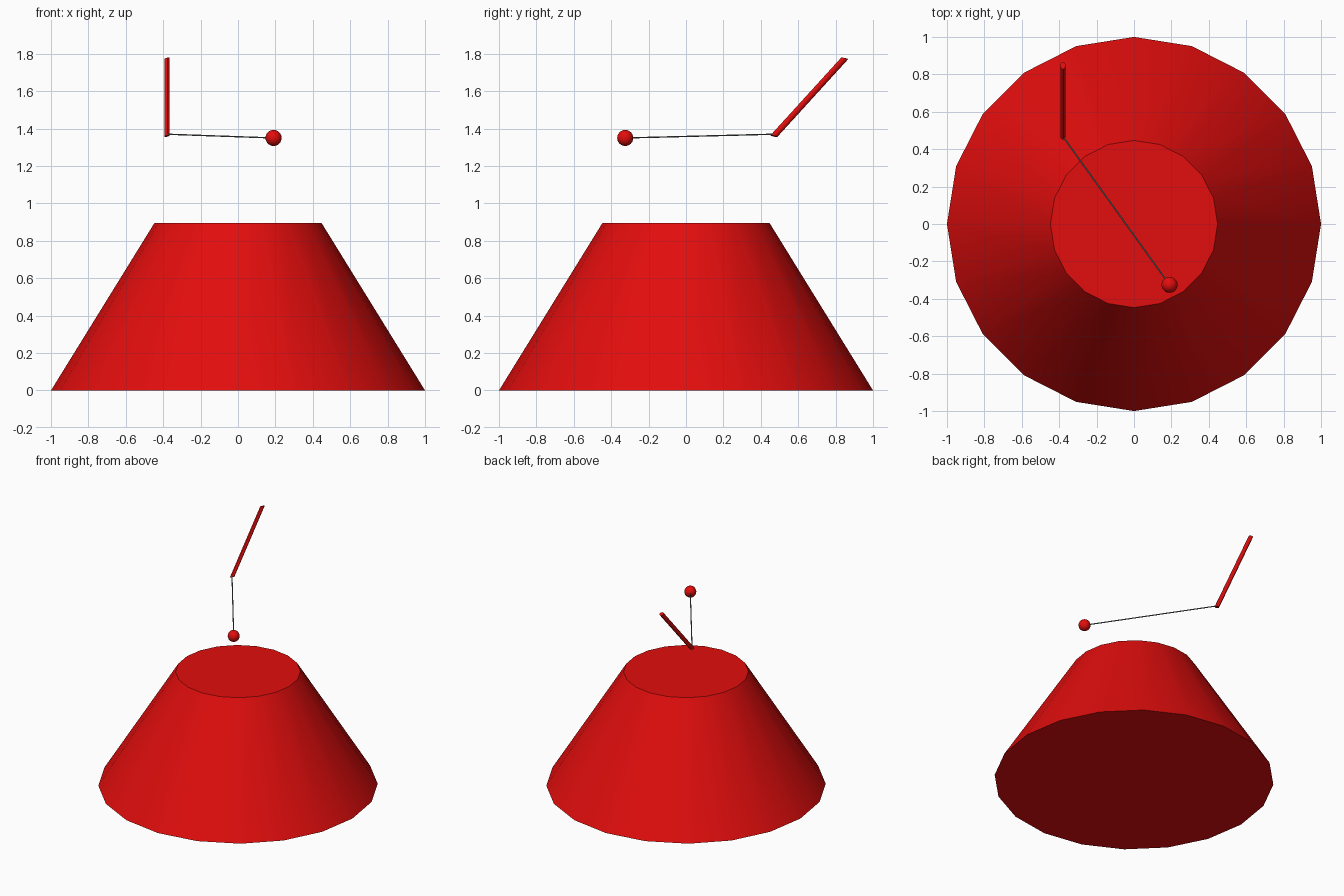
import bpy, bmesh, math
from mathutils import Vector

if "Cube" in bpy.data.objects:
    bpy.data.objects.remove(bpy.data.objects["Cube"])


def material(name, rgb):
    m = bpy.data.materials.new(name)
    m.diffuse_color = (*rgb, 1)
    m.use_nodes = True
    m.node_tree.nodes["Principled BSDF"].inputs["Base Color"].default_value = m.diffuse_color
    return m


red = material("red", (0.76, 0.004, 0.004))
grey = material("cord grey", (0.2, 0.23, 0.23))


def finish(obj, name, mat):
    obj.name = name
    obj.data.materials.append(mat)
    bpy.ops.object.select_all(action='DESELECT')
    obj.select_set(True)
    bpy.context.view_layer.objects.active = obj
    bpy.ops.object.shade_smooth_by_angle(angle=math.radians(40))


def loft(name, mat, sides, rings):
    """Capped tube through rings given as (centre, u axis, v axis)."""
    bm = bmesh.new()
    loops = []
    for c, u, v in rings:
        c, u, v = Vector(c), Vector(u), Vector(v)
        angles = [2 * math.pi * i / sides for i in range(sides)]
        loops.append([bm.verts.new(c + u * math.cos(a) + v * math.sin(a)) for a in angles])
    for lo, hi in zip(loops, loops[1:]):
        for i in range(sides):
            j = (i + 1) % sides
            bm.faces.new((lo[i], lo[j], hi[j], hi[i]))
    bm.faces.new(loops[0][::-1])
    bm.faces.new(loops[-1])
    bmesh.ops.recalc_face_normals(bm, faces=bm.faces)
    me = bpy.data.meshes.new(name)
    bm.to_mesh(me)
    bm.free()
    obj = bpy.data.objects.new(name, me)
    bpy.context.collection.objects.link(obj)
    finish(obj, name, mat)


# Tapered twenty-sided base
loft("tapered_base", red, 20, [((0, 0, z), (r, 0, 0), (0, r, 0))
                               for r, z in ((1.0, 0), (0.447, 0.895))])

# Slanted rod with nearly level ends
rod_u, rod_v = (0.014, 0, 0.003), (0, 0.019, -0.004)
loft("rod", red, 10, [(c, rod_u, rod_v)
                      for c in ((-0.38, 0.47, 1.36), (-0.38, 0.848, 1.775))])

# Thin cord from the rod to the ball
start, end = Vector((-0.378, 0.465, 1.37)), Vector((0.19, -0.325, 1.35))
side = (end - start).cross(Vector((0, 0, 1))).normalized()
up = side.cross(end - start).normalized()
loft("cord", grey, 6, [(c, side * 0.004, up * 0.004) for c in (start, end)])

# Ball at the end of the cord
bpy.ops.mesh.primitive_uv_sphere_add(segments=20, ring_count=12, radius=0.043, location=end)
finish(bpy.context.object, "ball", red)
